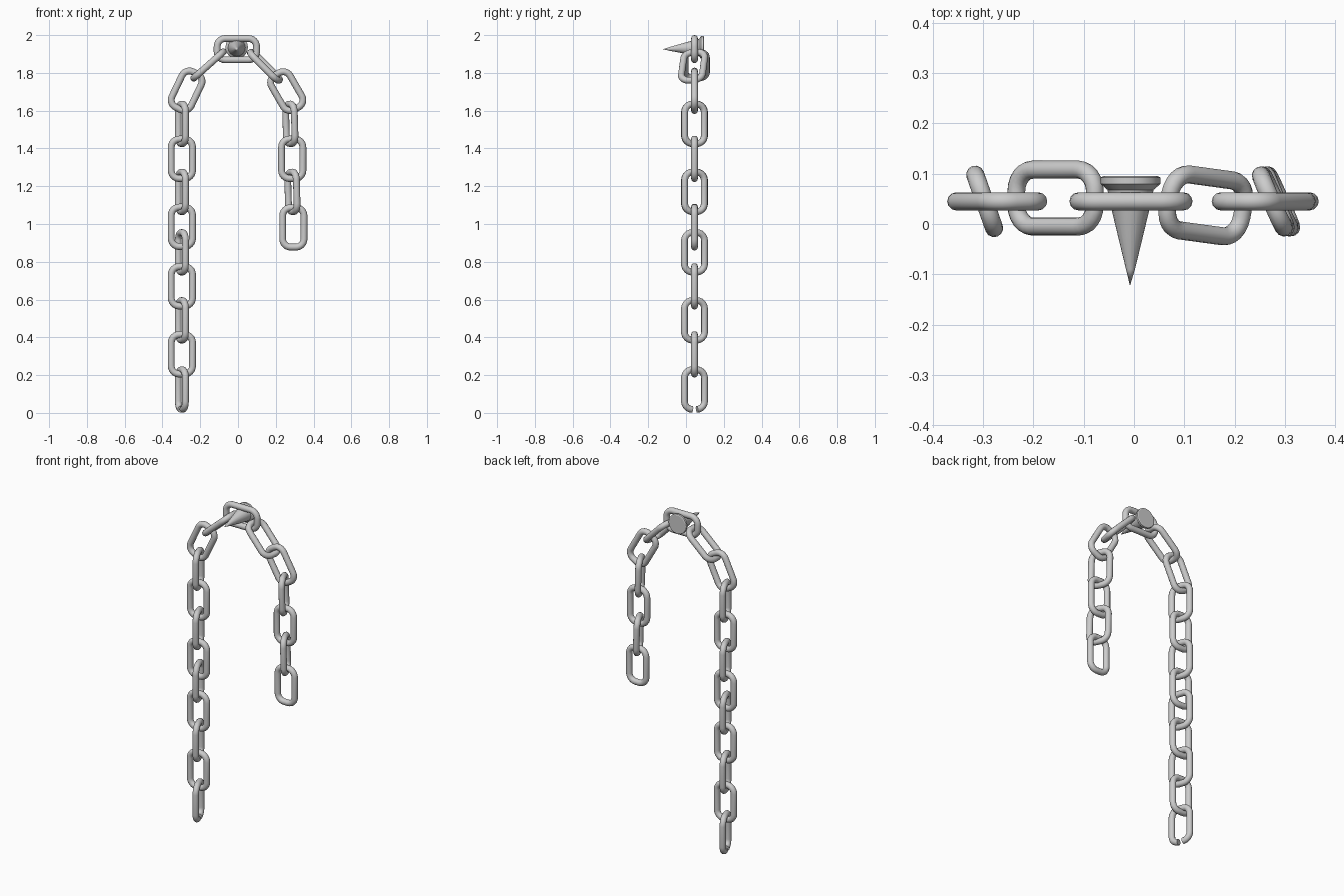
import bpy, bmesh, math
from mathutils import Vector, Matrix

if "Cube" in bpy.data.objects:
    bpy.data.objects.remove(bpy.data.objects["Cube"])

WIRE, HALF_L, HALF_W, CORNER = 0.018, 0.1045, 0.0565, 0.043
Y = 0.045


def link_mesh(name, closed):
    # rounded-rectangle wire, long axis on local X, start/end at the -X end
    pts = []
    for sx, sy, start in ((-1, -1, 270), (1, -1, 0), (1, 1, 90), (-1, 1, 180)):
        base = {(-1, -1): 180, (1, -1): 270, (1, 1): 0, (-1, 1): 90}[(sx, sy)]
        for i in range(7):
            a = math.radians(base + 15 * i)
            pts.append((sx * (HALF_L - CORNER) + CORNER * math.cos(a),
                        sy * (HALF_W - CORNER) + CORNER * math.sin(a), 0))
    cu = bpy.data.curves.new(name, 'CURVE')
    cu.dimensions = '3D'
    cu.bevel_depth = WIRE
    cu.bevel_resolution = 4
    cu.use_fill_caps = True
    sp = cu.splines.new('POLY')
    sp.points.add(len(pts) - 1)
    for p, co in zip(sp.points, pts):
        p.co = (*co, 1)
    sp.use_cyclic_u = closed
    tmp = bpy.data.objects.new(name, cu)
    bpy.context.collection.objects.link(tmp)
    bpy.context.view_layer.update()
    me = bpy.data.meshes.new_from_object(
        tmp.evaluated_get(bpy.context.evaluated_depsgraph_get()))
    bpy.data.objects.remove(tmp)
    for f in me.polygons:
        f.use_smooth = len(f.vertices) <= 4
    return me


closed_link = link_mesh("closed_link", True)
open_link = link_mesh("open_link", False)


def link(name, centre, axis, side, mesh=closed_link):
    x = Vector(axis).normalized()
    z = x.cross(Vector(side)).normalized()
    y = z.cross(x)
    ob = bpy.data.objects.new(name, mesh)
    m = Matrix((x, y, z)).transposed().to_4x4()
    m.translation = Vector(centre)
    ob.matrix_world = m
    bpy.context.collection.objects.link(ob)


UP, FLAT = (0, 0, 1), (1, 0, 0)
TURNED = (-0.04, 0.113, 0)

# links draped over the nail
link("top_link", (-0.006, Y, 1.9255), (1, 0, 0), UP)
link("left_slope_link", (-0.156, 0.0515, 1.842), (0.747, 0, 0.665), (0, 1, 0))
link("left_shoulder_link", (-0.272, Y, 1.706), (0.43, 0, 0.9), FLAT)
link("right_slope_link", (0.143, 0.037, 1.835), (0.146, -0.02, -0.146), (0.18, 1, 0.043))
link("right_shoulder_link", (0.258, Y, 1.703), (-0.5, 0, 0.866), FLAT)

# long left strand, alternating turned and flat links
for i, z in enumerate((1.53, 1.345, 1.17, 0.985, 0.85, 0.67, 0.49, 0.31)):
    link(f"left_link_{i + 1}", (-0.297, Y, z), UP, FLAT if i % 2 else TURNED)
link("open_end_link", (-0.297, Y, 0.1235), UP, TURNED, open_link)

# short right strand
for i, (x, z) in enumerate(((0.277, 1.53), (0.287, 1.345), (0.288, 1.17), (0.293, 0.982))):
    lean = (-0.03, 0, 1) if i % 2 == 0 else UP
    link(f"right_link_{i + 1}", (x, Y, z), lean, FLAT if i % 2 else (-0.05, 0.113, 0))

# spike nail: lathed profile of (y, radius, axis z)
SIDES = 16
bm = bmesh.new()
rings = []
for y, r, z in ((-0.09, 0.009, 1.927), (0.03, 0.038, 1.932), (0.068, 0.046, 1.934),
                (0.08, 0.06, 1.935), (0.092, 0.06, 1.935), (0.095, 0.055, 1.935)):
    rings.append([bm.verts.new((-0.007 + r * math.cos(2 * math.pi * k / SIDES), y,
                                z + r * math.sin(2 * math.pi * k / SIDES)))
                  for k in range(SIDES)])
tip = bm.verts.new((-0.008, -0.123, 1.925))
for k in range(SIDES):
    n = (k + 1) % SIDES
    bm.faces.new((tip, rings[0][k], rings[0][n]))
    for a, b in zip(rings, rings[1:]):
        bm.faces.new((a[k], b[k], b[n], a[n]))
bm.faces.new(rings[-1])
bmesh.ops.recalc_face_normals(bm, faces=bm.faces)
me = bpy.data.meshes.new("spike_nail")
bm.to_mesh(me)
bm.free()
nail = bpy.data.objects.new("spike_nail", me)
bpy.context.collection.objects.link(nail)
bpy.context.view_layer.objects.active = nail
nail.select_set(True)
bpy.ops.object.shade_smooth_by_angle(angle=math.radians(30))
